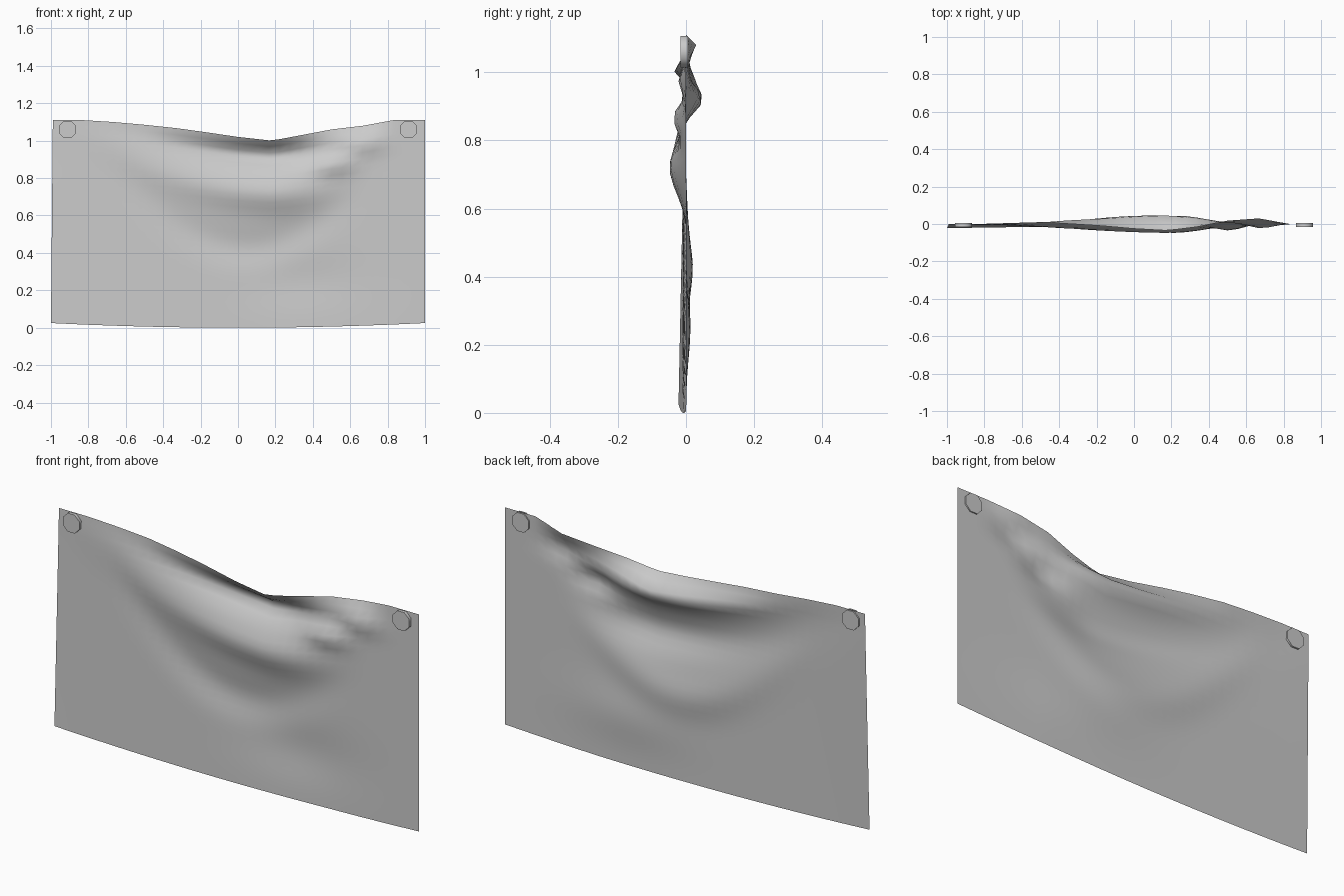
import bpy, bmesh
from math import exp, pi
from mathutils import Matrix

cube = bpy.data.objects.get("Cube")
if cube:
    bpy.data.objects.remove(cube)


def material(name, value):
    mat = bpy.data.materials.new(name)
    mat.use_nodes = True
    colour = (value, value, value, 1)
    mat.diffuse_color = colour
    mat.node_tree.nodes["Principled BSDF"].inputs["Base Color"].default_value = colour
    return mat


def add_object(name, bm, mat):
    mesh = bpy.data.meshes.new(name)
    bm.to_mesh(mesh)
    bm.free()
    mesh.materials.append(mat)
    obj = bpy.data.objects.new(name, mesh)
    bpy.context.collection.objects.link(obj)
    return obj


grey = material("light grey", 0.6)

# Sagging top hem: (x, height, depth)
HEM = [(-1, 1.11, 0), (-0.83, 1.11, 0), (-0.67, 1.1, 0.005), (-0.5, 1.085, 0.01),
       (-0.33, 1.067, 0), (-0.17, 1.045, -0.01), (0, 1.02, -0.025),
       (0.18, 1.0, -0.035), (0.34, 1.03, -0.015), (0.5, 1.06, 0.018),
       (0.67, 1.08, 0.03), (0.83, 1.11, 0), (1, 1.11, 0)]

# Folds: amplitude, centre x, left reach, right reach, height, thickness, upward curve
FOLDS = [(0.053, 0.17, 0.55, 0.27, 0.925, 0.055, 0.25),
         (-0.047, 0.2, 0.62, 0.26, 0.72, 0.1, 0.3),
         (0.022, 0.05, 0.5, 0.38, 0.43, 0.1, 0.9),
         (-0.036, 0.5, 0.1, 0.1, 0.87, 0.05, 0),
         (-0.024, 0.67, 0.08, 0.1, 0.98, 0.05, 0),
         (0.015, 0.3, 0.3, 0.3, 0.25, 0.14, 0)]


def hem(x):
    for (x0, z0, y0), (x1, z1, y1) in zip(HEM, HEM[1:]):
        if x <= x1:
            t = (x - x0) / (x1 - x0)
            return z0 + t * (z1 - z0), y0 + t * (y1 - y0)
    return HEM[-1][1:]


def fold_depth(x, z):
    total = 0
    for amp, cx, left, right, cz, thick, curve in FOLDS:
        reach = left if x < cx else right
        across = ((x - cx) / reach) ** 2
        up = ((z - cz - curve * (x - cx) ** 2) / thick) ** 2
        total += amp * exp(-across - up)
    return total


# Draped sheet
COLS, ROWS = 36, 30
bm = bmesh.new()
grid = []
for i in range(COLS + 1):
    x = -1 + 2 * i / COLS
    top, hem_y = hem(x)
    bottom = 0.025 * x * x
    column = []
    for j in range(ROWS + 1):
        t = j / ROWS
        z = bottom + t * (top - bottom)
        # The hem keeps its own depth and blends into the folds below
        pull = exp(-((top - z) / 0.04) ** 2)
        y = hem_y * pull + fold_depth(x, z) * (1 - pull)
        y -= 0.022 * (1 - t) * max(0, 0.5 - x) / 1.5
        px = x + (0.01 * t if x == -1 else 0)
        column.append(bm.verts.new((px, y, z)))
    grid.append(column)
for a, b in zip(grid, grid[1:]):
    for j in range(ROWS):
        bm.faces.new((a[j], b[j], b[j + 1], a[j + 1]))
for face in bm.faces:
    face.smooth = True
add_object("cloth_sheet", bm, grey)

# Hanging studs through the upper corners
for name, side in (("right_stud", -1), ("left_stud", 1)):
    bm = bmesh.new()
    bmesh.ops.create_cone(
        bm, cap_ends=True, segments=8, radius1=0.05, radius2=0.05, depth=0.022,
        matrix=Matrix.Translation((side * 0.912, -0.005, 1.06))
        @ Matrix.Rotation(pi / 2, 4, 'X') @ Matrix.Rotation(pi / 8, 4, 'Z'))
    for face in bm.faces:
        face.smooth = len(face.verts) == 4
    for edge in bm.edges:
        edge.smooth = all(len(f.verts) == 4 for f in edge.link_faces)
    add_object(name, bm, grey)
